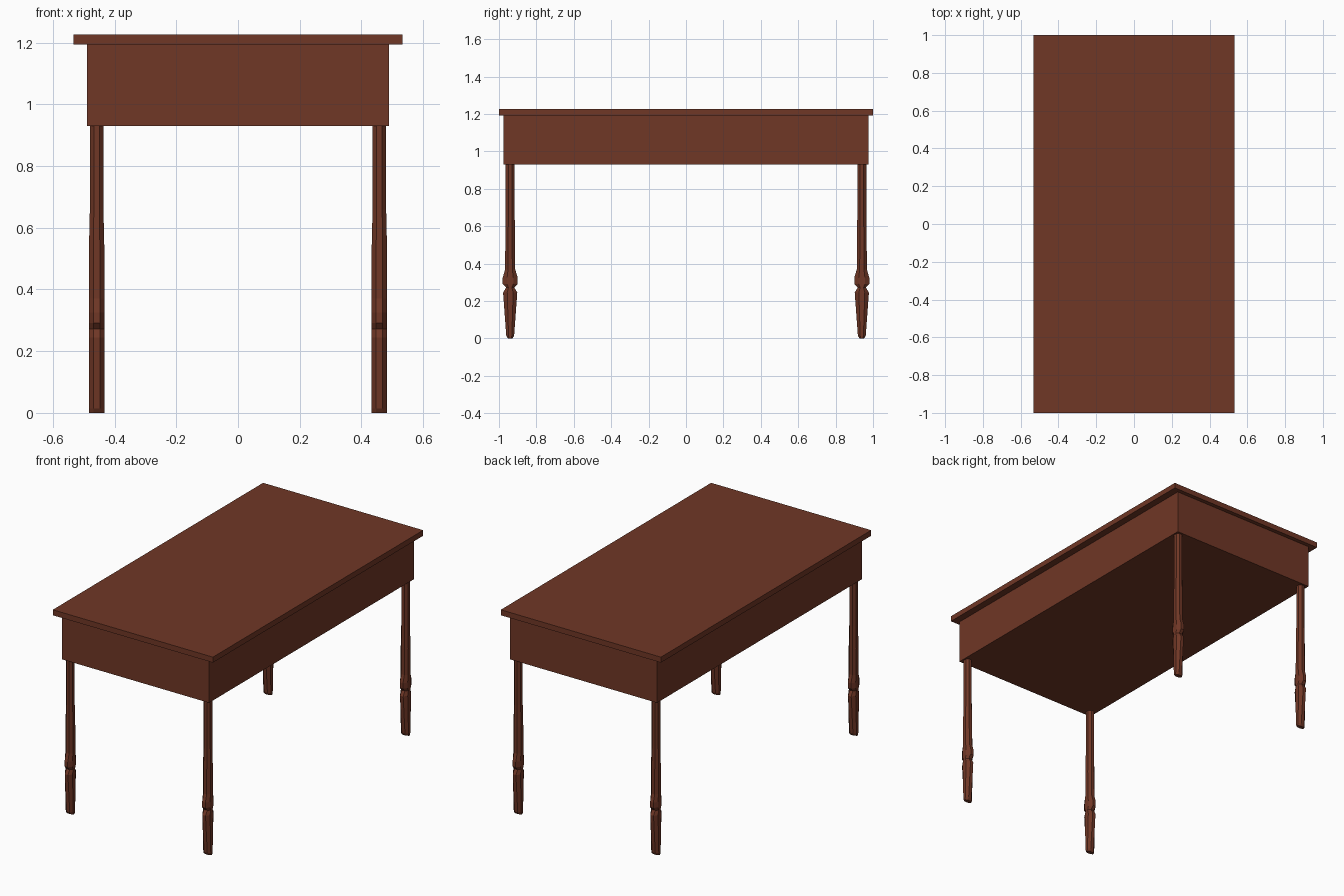
import bpy, bmesh, math

if "Cube" in bpy.data.objects:
    bpy.data.objects.remove(bpy.data.objects["Cube"])

wood = bpy.data.materials.new("dark red wood")
wood.diffuse_color = (0.16, 0.038, 0.019, 1)
wood.use_nodes = True
wood.node_tree.nodes["Principled BSDF"].inputs["Base Color"].default_value = wood.diffuse_color


def make_object(name, bm):
    bmesh.ops.recalc_face_normals(bm, faces=bm.faces)
    mesh = bpy.data.meshes.new(name)
    bm.to_mesh(mesh)
    bm.free()
    mesh.materials.append(wood)
    obj = bpy.data.objects.new(name, mesh)
    bpy.context.collection.objects.link(obj)
    return obj


def box(name, hx, hy, z0, z1):
    bm = bmesh.new()
    bmesh.ops.create_cube(bm, size=1)
    for v in bm.verts:
        v.co = (v.co.x * 2 * hx, v.co.y * 2 * hy, z0 + (v.co.z + 0.5) * (z1 - z0))
    return make_object(name, bm)


# Leg profile: height, half width in x, half width in y
PROFILE = [(0.0, 0.025, 0.012), (0.015, 0.025, 0.021), (0.245, 0.025, 0.038),
           (0.272, 0.025, 0.022), (0.292, 0.025, 0.040), (0.325, 0.025, 0.040),
           (0.37, 0.025, 0.027), (0.53, 0.025, 0.026), (0.66, 0.022, 0.024),
           (0.94, 0.022, 0.024)]
SIDES = 8


def leg(name, x, y):
    bm = bmesh.new()
    rings = []
    grow = 1 / math.cos(math.pi / SIDES)
    for z, hx, hy in PROFILE:
        ring = []
        for i in range(SIDES):
            a = (i + 0.5) * math.tau / SIDES
            ring.append(bm.verts.new((x + hx * grow * math.cos(a),
                                      y + hy * grow * math.sin(a), z)))
        rings.append(ring)
    for low, high in zip(rings, rings[1:]):
        for i in range(SIDES):
            j = (i + 1) % SIDES
            bm.faces.new((low[i], low[j], high[j], high[i]))
    bm.faces.new(rings[0])
    bm.faces.new(rings[-1])
    return make_object(name, bm)


# Table top and closed apron box
box("table_top", 0.533, 1.0, 1.193, 1.226)
box("apron", 0.49, 0.975, 0.93, 1.193)

# Four turned legs
for side, sx in (("left", -1), ("right", 1)):
    for end, sy in (("front", -1), ("back", 1)):
        leg(f"{end}_{side}_leg", sx * 0.458, sy * 0.94)
